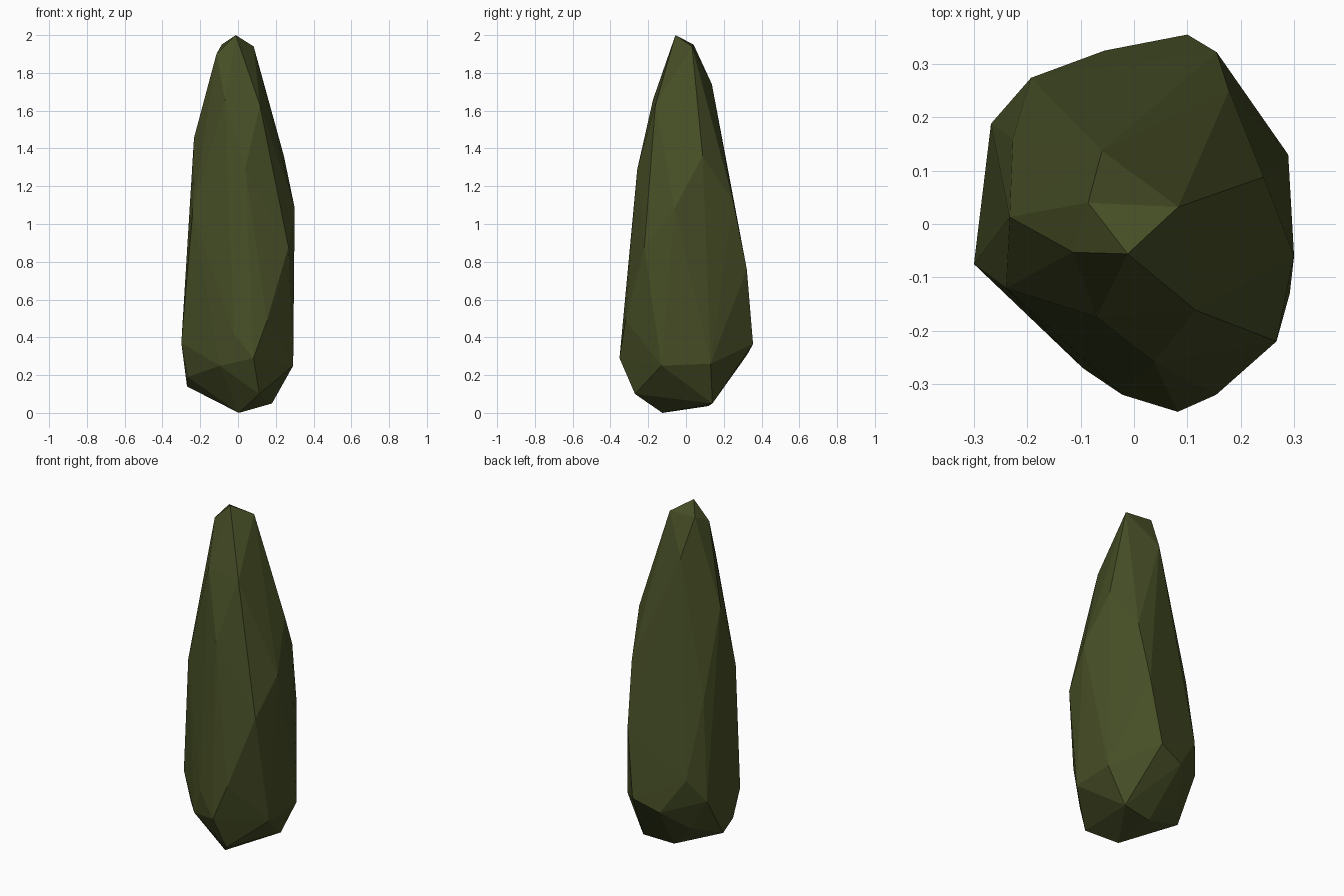
import bpy, bmesh

# Faceted tapering body: the convex skin around its corner points, by height
rings = {
    "tip": [(-.012, -.056, 2), (-.086, .04, 1.95), (.083, .032, 1.94), (-.114, -.053, 1.9)],
    "upper": [(-.06, .137, 1.74), (-.07, -.174, 1.66), (.116, -.162, 1.63), (-.233, .013, 1.455),
              (.243, .088, 1.36), (.038, -.258, 1.29)],
    "middle": [(.178, .25, 1.12), (.3, -.06, 1.085), (-.24, -.12, 1.06), (-.227, .16, .955),
               (.267, -.22, .88), (.155, .322, .76)],
    "lower": [(-.193, .274, .515), (.154, -.32, .49), (-.022, -.32, .42), (-.268, .188, .38),
              (-.3, -.075, .37), (.1, .355, .365), (-.055, .325, .31), (.082, -.352, .29),
              (.289, .13, .26), (.292, -.13, .25), (-.096, -.27, .25)],
    "base": [(-.265, -.06, .19), (-.16, .185, .19), (-.27, .04, .14), (.113, -.27, .1),
             (.18, .14, .05), (-.005, .118, .036), (.004, -.125, 0)],
}

bm = bmesh.new()
for points in rings.values():
    for p in points:
        bm.verts.new(p)
hull = bmesh.ops.convex_hull(bm, input=bm.verts[:])
loose = [v for v in bm.verts if not v.link_faces]
bmesh.ops.delete(bm, geom=loose, context='VERTS')
bmesh.ops.recalc_face_normals(bm, faces=bm.faces[:])

mesh = bpy.data.meshes.new("foliage")
bm.to_mesh(mesh)
bm.free()
foliage = bpy.data.objects.new("foliage", mesh)
bpy.context.collection.objects.link(foliage)

# Single dark olive colour
olive = bpy.data.materials.new("dark olive green")
olive.diffuse_color = (.061, .076, .019, 1)
mesh.materials.append(olive)
